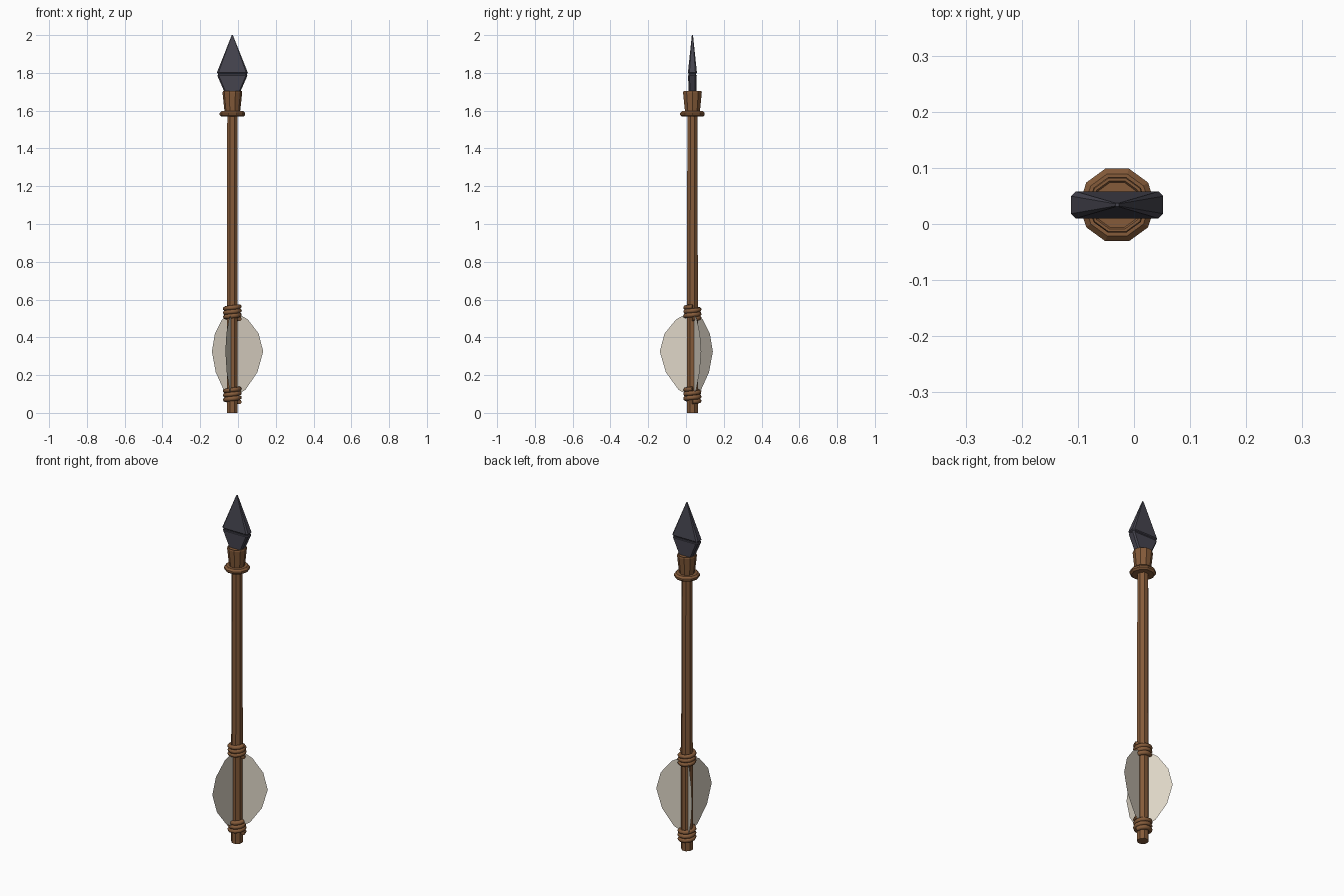
import bpy, bmesh
from math import sin, cos, pi, radians

if "Cube" in bpy.data.objects:
    bpy.data.objects.remove(bpy.data.objects["Cube"], do_unlink=True)

AX, AY = -0.03, 0.034  # centre line of the shaft


def material(name, rgb):
    m = bpy.data.materials.new(name)
    m.use_nodes = True
    m.diffuse_color = (*rgb, 1)
    bsdf = next(n for n in m.node_tree.nodes if n.type == 'BSDF_PRINCIPLED')
    bsdf.inputs["Base Color"].default_value = (*rgb, 1)
    bsdf.inputs["Roughness"].default_value = 0.8
    return m


WOOD = material("brown wood", (0.235, 0.105, 0.042))
IRON = material("dark iron", (0.06, 0.058, 0.078))
FEATHER = material("pale feather", (0.72, 0.66, 0.56))


def finish(name, bm, mat):
    mesh = bpy.data.meshes.new(name)
    bm.to_mesh(mesh)
    bm.free()
    mesh.materials.append(mat)
    ob = bpy.data.objects.new(name, mesh)
    ob.location = (AX, AY, 0)
    bpy.context.collection.objects.link(ob)
    return ob


def loft(name, rings, mat):
    """Skin a list of equal-length point rings and cap both ends."""
    bm = bmesh.new()
    loops = [[bm.verts.new(p) for p in ring] for ring in rings]
    n = len(loops[0])
    for a, b in zip(loops, loops[1:]):
        for i in range(n):
            j = (i + 1) % n
            bm.faces.new((a[i], a[j], b[j], b[i]))
    bm.faces.new(loops[0][::-1])
    bm.faces.new(loops[-1])
    bmesh.ops.recalc_face_normals(bm, faces=bm.faces)
    return finish(name, bm, mat)


def turned(name, profile, sides, mat, turn=0.0):
    """Lathe a (radius, height) profile."""
    return loft(name, [[(r * cos(turn + 2 * pi * i / sides),
                         r * sin(turn + 2 * pi * i / sides), z)
                        for i in range(sides)] for r, z in profile], mat)


def chamfered(hx, hy, z):
    """Rectangle with cut corners."""
    c = min(hx, hy) * 0.35
    quarter = [(hx, hy - c), (hx - c, hy)]
    pts = quarter + [(-x, y) for x, y in quarter[::-1]]
    pts += [(-x, -y) for x, y in pts]
    return [(x, y, z) for x, y in pts]


# Shaft, collar and flared socket
turned("shaft", [(0.031, 0), (0.031, 0.6), (0.029, 1.6)], 8, WOOD, pi / 8)
turned("collar", [(0.03, 1.568), (0.058, 1.568), (0.068, 1.577),
                  (0.068, 1.587), (0.058, 1.597), (0.03, 1.597)], 10, WOOD)
turned("socket", [(0.040, 1.585), (0.043, 1.61), (0.052, 1.695),
                  (0.050, 1.703), (0.045, 1.703), (0.042, 1.699)], 10, WOOD)

# Spear head with a narrow groove at its widest point
loft("spear_head", [chamfered(*s) for s in (
    (0.038, 0.020, 1.69), (0.080, 0.023, 1.786), (0.077, 0.020, 1.790),
    (0.077, 0.020, 1.796), (0.082, 0.024, 1.801), (0.003, 0.003, 2.0))], IRON)


# Cord bindings wound round the shaft
def binding(name, bottom, top, turns=3, steps=10):
    cu = bpy.data.curves.new(name, 'CURVE')
    cu.dimensions = '3D'
    cu.bevel_depth = 0.0125
    cu.bevel_resolution = 1
    cu.use_fill_caps = True
    sp = cu.splines.new('POLY')
    count = turns * steps
    sp.points.add(count)
    for i, p in enumerate(sp.points):
        a = 2 * pi * i / steps
        p.co = (0.038 * cos(a), 0.038 * sin(a),
                bottom + (top - bottom) * i / count, 1)
    cu.materials.append(WOOD)
    ob = bpy.data.objects.new(name, cu)
    ob.location = (AX, AY, 0)
    bpy.context.collection.objects.link(ob)
    bpy.ops.object.select_all(action='DESELECT')
    ob.select_set(True)
    bpy.context.view_layer.objects.active = ob
    bpy.ops.object.convert(target='MESH')


binding("lower_binding", 0.058, 0.128)
binding("upper_binding", 0.497, 0.563)

# Three thin feather vanes set round the tail
OUTLINE = [(0.015, 0.09), (0.072, 0.122), (0.138, 0.215), (0.170, 0.325),
           (0.145, 0.42), (0.085, 0.495), (0.04, 0.52), (0.015, 0.52)]
for name, angle, width in (("left_feather", 16, 1.0),
                           ("rear_feather", 135, 0.9),
                           ("front_feather", 258, 1.04)):
    bm = bmesh.new()
    a = radians(angle)
    bm.faces.new([bm.verts.new((r * width * cos(a), r * width * sin(a), z))
                  for r, z in OUTLINE])
    finish(name, bm, FEATHER)
